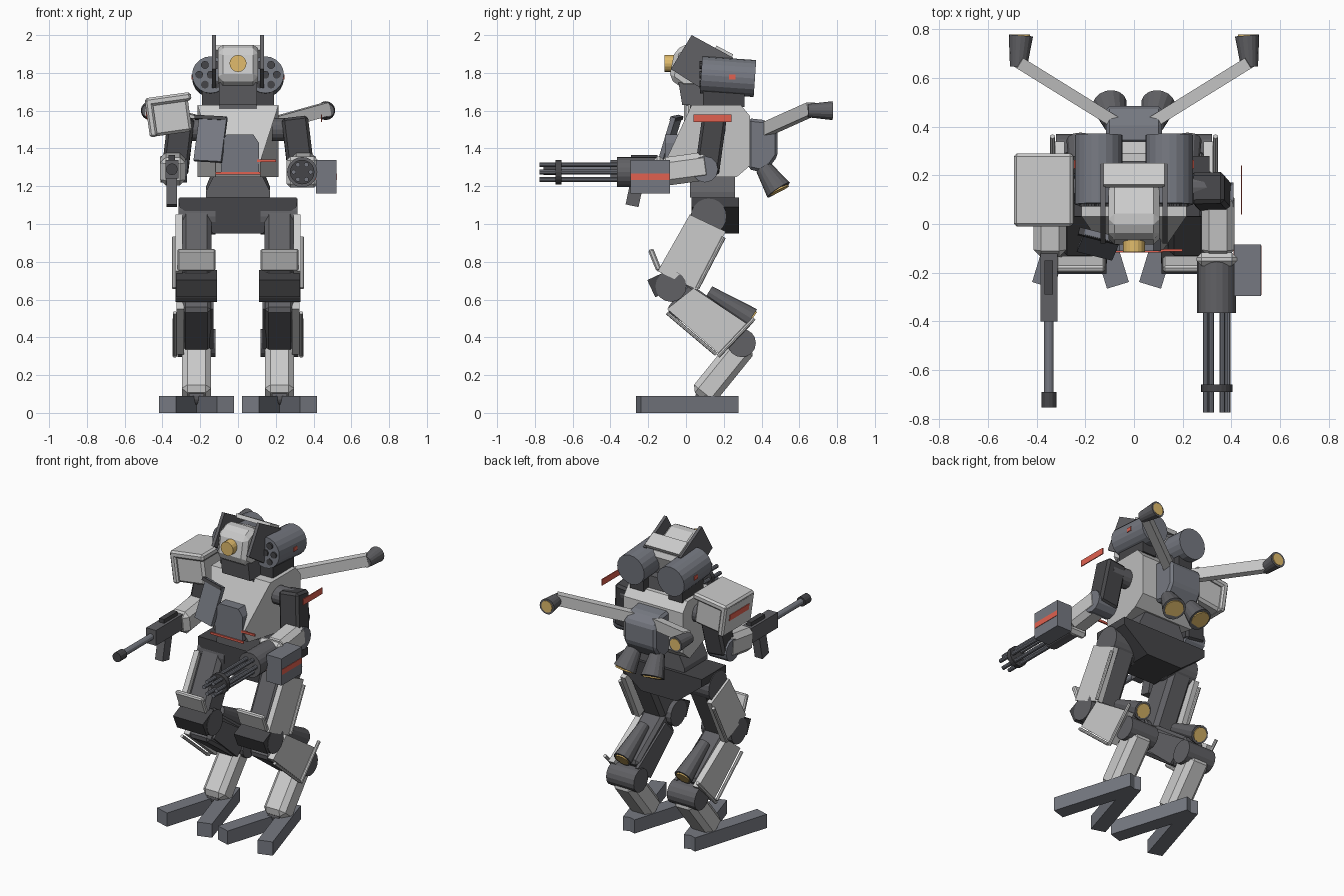
import bpy, bmesh
from math import radians, cos, sin, pi
from mathutils import Vector, Matrix

if "Cube" in bpy.data.objects:
    bpy.data.objects.remove(bpy.data.objects["Cube"])


def material(name, col):
    m = bpy.data.materials.new(name)
    m.diffuse_color = (*col, 1)
    m.use_nodes = True
    m.node_tree.nodes["Principled BSDF"].inputs["Base Color"].default_value = m.diffuse_color
    return m


LIGHT = material("light_grey", (.62, .62, .62))
DARK = material("dark_grey", (.12, .12, .13))
BLACK = material("black_grey", (.06, .06, .065))
STEEL = material("steel_grey", (.18, .19, .22))
RED = material("red", (.75, .12, .08))
GOLD = material("gold", (.75, .5, .15))


def finish(name, bm, mat, bevel=0, smooth=False):
    bmesh.ops.recalc_face_normals(bm, faces=bm.faces)
    if bevel:
        bmesh.ops.bevel(bm, geom=bm.edges[:], offset=bevel, segments=1, affect='EDGES')
    me = bpy.data.meshes.new(name)
    bm.to_mesh(me)
    bm.free()
    me.materials.append(mat)
    ob = bpy.data.objects.new(name, me)
    bpy.context.collection.objects.link(ob)
    return ob


def box(name, c, size, mat, rot=(0, 0, 0), bevel=0):
    bm = bmesh.new()
    bmesh.ops.create_cube(bm, size=1)
    bmesh.ops.scale(bm, vec=size, verts=bm.verts)
    ob = finish(name, bm, mat, bevel)
    ob.location = c
    ob.rotation_euler = [radians(a) for a in rot]
    return ob


def tube(name, a, b, r1, mat, r2=None, n=16):
    a, b = Vector(a), Vector(b)
    d = b - a
    bm = bmesh.new()
    bmesh.ops.create_cone(bm, cap_ends=True, segments=n, radius1=r1,
                          radius2=r1 if r2 is None else r2, depth=d.length)
    ob = finish(name, bm, mat)
    ob.matrix_world = Matrix.Translation((a + b) / 2) @ d.to_track_quat('Z', 'Y').to_matrix().to_4x4()
    return ob


def beam(name, a, b, w, h, mat, bevel=0):
    # box from a to b; w is its thickness across, h its height
    a, b = Vector(a), Vector(b)
    ob = box(name, (0, 0, 0), (w, h, (b - a).length), mat, bevel=bevel)
    z = (b - a).normalized()
    x = Vector((0, 1, 0)).cross(z) if abs(z.y) < .5 else Vector((0, 0, 1)).cross(z)
    if abs(z.x) < .3:
        x = Vector((1, 0, 0)) - z * z.x
    x.normalize()
    m = Matrix((x, z.cross(x), z)).transposed().to_4x4()
    ob.matrix_world = Matrix.Translation((a + b) / 2) @ m
    return ob


def prism(name, pts, lo, hi, mat, axis='X', bevel=0, taper=None):
    # profile in (y,z) pushed along x, or in (x,z) pushed along y
    bm = bmesh.new()
    put = (lambda p, t: (t, p[0], p[1])) if axis == 'X' else (lambda p, t: (p[0], t, p[1]))
    f = bm.faces.new([bm.verts.new(put(p, lo)) for p in pts])
    r = bmesh.ops.extrude_face_region(bm, geom=[f])
    off = put((0, 0), hi - lo)
    bmesh.ops.translate(bm, vec=off, verts=[v for v in r['geom'] if isinstance(v, bmesh.types.BMVert)])
    if taper:
        for v in bm.verts:
            v.co.x *= taper(v.co)
    return finish(name, bm, mat, bevel)


# legs
for s, side in ((-1, "left"), (1, "right")):
    X = .22 * s

    def px(a, b):
        return sorted((a * s, b * s))

    # splayed toes meeting at the heel
    for t in (-1, 1):
        box(f"{side}_toe", (X + .075 * t, .006, .045), (.094, .54, .09), STEEL, (0, 0, 17 * t))
    # ankle strut and rear knee
    beam(f"{side}_ankle_strut", (X, .08, .08), (X, .315, .37), .155, .145, LIGHT, .03)
    tube(f"{side}_ankle_pivot", (X - .04, .1, .09), (X + .04, .1, .09), .05, DARK)
    tube(f"{side}_rear_knee", (X - .1, .295, .37), (X + .1, .295, .37), .075, DARK)
    # calf with outer armour, piston and thruster
    beam(f"{side}_calf", (X, -.05, .62), (X, .25, .4), .155, .19, DARK, .02)
    prism(f"{side}_calf_armour", [(.04, .66), (.34, .46), (.18, .31), (-.1, .55)],
          *px(.285, .325), LIGHT)
    prism(f"{side}_calf_inner_plate", [(.02, .64), (.31, .45), (.18, .34), (-.06, .55)],
          *px(.13, .15), DARK)
    tube(f"{side}_calf_piston", (.335 * s, .17, .3), (.335 * s, .36, .5), .011, LIGHT, n=8)
    tube(f"{side}_calf_rod", (.335 * s, -.1, .53), (.335 * s, .16, .31), .01, LIGHT, n=8)
    tube(f"{side}_calf_thruster", (X, .12, .64), (X, .345, .5), .035, DARK, .058, 12)
    tube(f"{side}_calf_thruster_glow", (X, .343, .502), (X, .35, .497), .045, GOLD, n=12)
    # front knee with guard
    tube(f"{side}_knee", (X - .11, -.08, .67), (X + .11, -.08, .67), .082, DARK)
    box(f"{side}_knee_block", (X, -.125, .685), (.215, .13, .1), BLACK, (25, 0, 0))
    box(f"{side}_knee_guard", (X, -.165, .81), (.2, .03, .12), LIGHT, (22, 0, 0), .008)
    # thigh
    beam(f"{side}_thigh", (X, .12, 1.04), (X, -.06, .69), .16, .18, DARK, .025)
    prism(f"{side}_thigh_armour", [(.02, 1.05), (.21, .96), (.06, .65), (-.15, .75)],
          *px(.295, .33), LIGHT)
    tube(f"{side}_thigh_piston", (.338 * s, .2, .93), (.338 * s, .06, .66), .011, LIGHT, n=8)
    tube(f"{side}_hip", (.12 * s, .12, 1.04), (.315 * s, .12, 1.04), .095, DARK, n=20)

# pelvis and waist
prism("pelvis", [(-.31, 1.14), (.31, 1.14), (.31, 1.09), (.13, .95), (-.13, .95), (-.31, 1.09)],
      .03, .28, BLACK, 'Y')
prism("waist", [(-.17, 1.14), (-.17, 1.17), (-.13, 1.25), (.13, 1.25), (.17, 1.17), (.17, 1.14)],
      .02, .26, DARK, 'Y')

# torso with narrowed front
prism("torso", [(.03, 1.63), (.29, 1.63), (.34, 1.57), (.34, 1.31), (.27, 1.25), (-.06, 1.25), (-.11, 1.33)],
      -.215, .215, LIGHT, taper=lambda c: .55 if c.y < 0 else 1)
prism("cockpit_hatch", [(-.09, 1.27), (-.09, 1.43), (-.06, 1.475), (.08, 1.475), (.11, 1.43), (.11, 1.27)],
      -.11, .03, STEEL, 'Y')
box("chest_panel", (-.145, -.085, 1.45), (.15, .025, .25), STEEL, (-18, 3, -14))
box("chest_panel_lip", (-.145, -.05, 1.56), (.17, .03, .02), BLACK, (-18, 3, -14))
box("chest_stripe", (0, -.112, 1.268), (.24, .01, .014), RED)
box("chest_side_stripe", (.15, -.108, 1.335), (.1, .01, .014), RED)
box("shoulder_marking", (.442, .14, 1.56), (.006, .2, .04), RED)

# neck and head
box("neck", (0, .14, 1.66), (.2, .24, .1), DARK)
for s in (-1, 1):
    box("pod_mount", (.14 * s, .2, 1.67), (.1, .22, .1), BLACK)
prism("jaw", [(-.02, 1.63), (-.04, 1.75), (.2, 1.75), (.2, 1.63)], -.1, .1, DARK)
prism("head", [(-.09, 1.77), (-.06, 1.92), (.02, 1.96), (.24, 1.85), (.19, 1.72), (-.02, 1.72)],
      -.105, .105, LIGHT, bevel=.025)
tube("eye_lens", (0, -.115, 1.85), (0, -.06, 1.85), .045, GOLD)
box("head_crest", (0, .2, 1.91), (.25, .1, .025), LIGHT, (-28, 0, 0))
for s in (-1, 1):
    x = .127 * s
    prism("head_side_plate", [(.03, 2.0), (.25, 1.88), (.14, 1.68), (-.08, 1.82)],
          x - .01, x + .01, DARK)

# rocket pods
for s in (-1, 1):
    c = .145 * s
    tube("rocket_pod", (c, .08, 1.79), (c, .365, 1.77), .098, STEEL, n=20)
    holes = [(0, 0)] + [(.06 * cos(k * pi / 3), .06 * sin(k * pi / 3)) for k in range(6)]
    for hx, hz in holes:
        tube("rocket_hole", (c + hx, .072, 1.79 + hz), (c + hx, .1, 1.79 + hz), .021, BLACK, n=10)
    box("pod_marking", (c + .095 * s, .245, 1.778), (.012, .035, .025), RED)

# backpack, boom thrusters and lower nozzles
prism("backpack", [(.33, 1.56), (.42, 1.55), (.485, 1.5), (.485, 1.36), (.42, 1.27), (.33, 1.29)],
      -.115, .115, STEEL, bevel=.015)
for s in (-1, 1):
    beam("thruster_boom", (.08 * s, .42, 1.5), (.475 * s, .665, 1.61), .05, .07, LIGHT)
    tube("boom_nozzle", (.475 * s, .645, 1.6), (.465 * s, .775, 1.6), .035, DARK, .05)
    tube("boom_glow", (.465 * s, .772, 1.6), (.465 * s, .778, 1.6), .038, GOLD)
    tube("lower_nozzle", (.08 * s, .41, 1.3), (.1 * s, .49, 1.18), .045, DARK, .072)
    tube("lower_glow", (.1 * s, .489, 1.183), (.101 * s, .493, 1.175), .058, GOLD)

# arms
for s, side in ((-1, "left"), (1, "right")):
    tube(f"{side}_shoulder_joint", (.18 * s, .15, 1.5), (.33 * s, .15, 1.5), .06, DARK)
    beam(f"{side}_upper_arm", (.3 * s, .15, 1.56), (.335 * s, .11, 1.27), .14, .13, BLACK, .015)
    tube(f"{side}_elbow", (.27 * s, .1, 1.29), (.41 * s, .1, 1.29), .07, STEEL, n=12)
    beam(f"{side}_forearm", (.345 * s, .13, 1.31), (.345 * s, -.13, 1.275), .135, .15, LIGHT, .03)

# shoulder pad, tilted box with raised rims
box("shoulder_pad", (-.365, .14, 1.575), (.22, .26, .2), LIGHT, (0, -8, 0), .015)
box("shoulder_pad_top", (-.37, .14, 1.66), (.245, .3, .045), LIGHT, (0, -8, 0), .012)
box("shoulder_pad_rim", (-.46, .14, 1.56), (.04, .3, .2), LIGHT, (0, -8, 0), .01)
box("shoulder_pad_marking", (-.482, .14, 1.575), (.008, .2, .04), RED, (0, -8, 0))

# rifle
box("rifle_body", (-.35, -.26, 1.29), (.07, .28, .1), DARK)
box("rifle_rail", (-.35, -.22, 1.35), (.035, .14, .03), BLACK)
box("rifle_grip", (-.35, -.27, 1.17), (.055, .07, .15), DARK, (-12, 0, 0))
tube("rifle_barrel", (-.35, -.38, 1.29), (-.35, -.7, 1.29), .02, STEEL, n=12)
tube("rifle_muzzle", (-.35, -.69, 1.29), (-.35, -.755, 1.29), .031, BLACK, n=12)

# rotary gun
gx, gz = .34, 1.275
tube("rotary_housing", (gx, -.14, gz), (gx, -.365, gz), .08, DARK, n=20)
box("rotary_mount", (gx, -.145, gz), (.165, .055, .165), LIGHT, bevel=.02)
for k in range(6):
    bx, bz = gx + .045 * cos(k * pi / 3), gz + .045 * sin(k * pi / 3)
    tube("rotary_barrel", (bx, -.36, bz), (bx, -.775, bz), .0125, STEEL, n=10)
tube("rotary_clamp", (gx, -.66, gz), (gx, -.69, gz), .065, BLACK, n=20)
box("ammo_box", (.467, -.19, 1.25), (.11, .21, .175), STEEL)
box("ammo_box_stripe", (.467, -.19, 1.25), (.116, .205, .035), RED)
